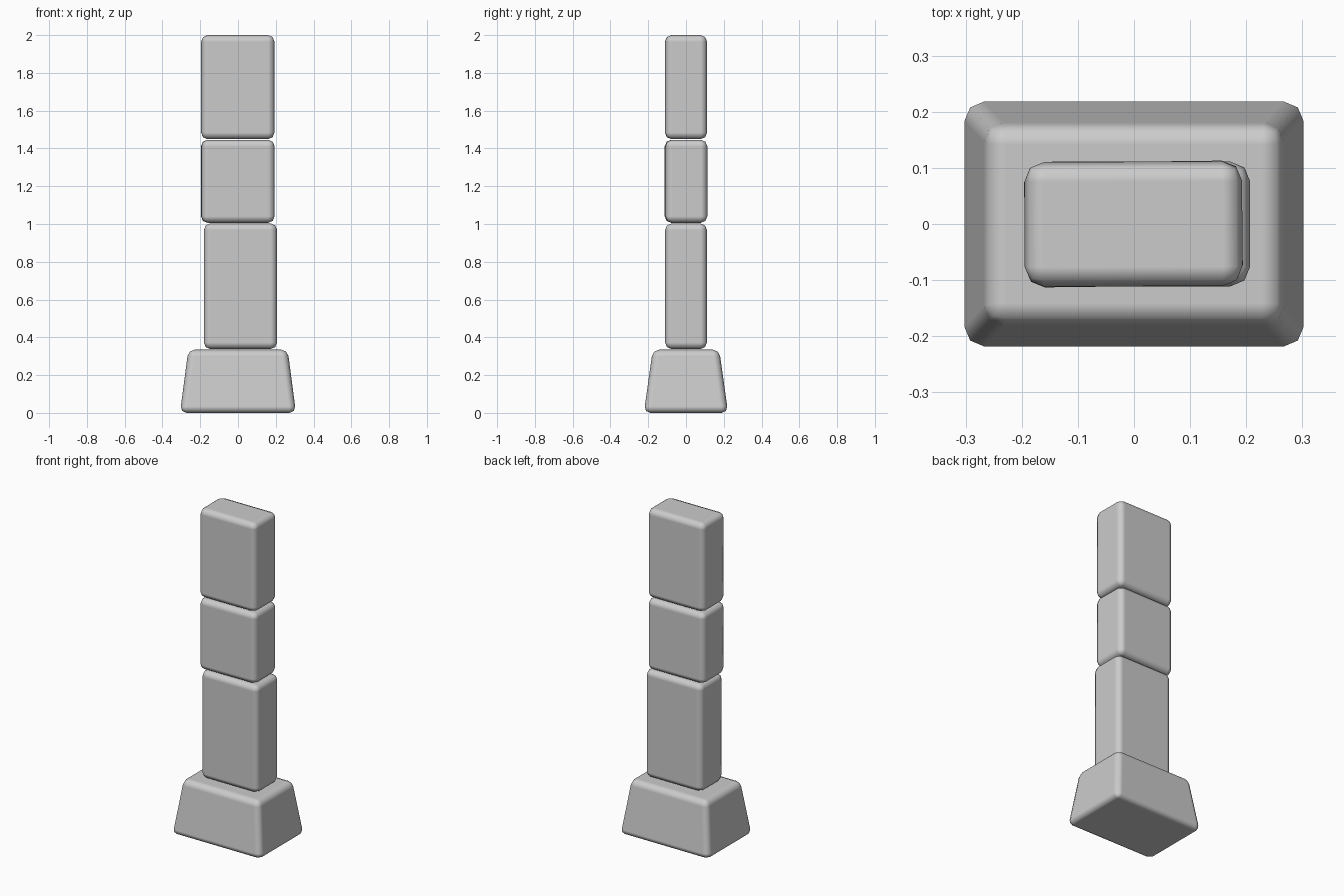
import bpy, bmesh, math

if "Cube" in bpy.data.objects:
    bpy.data.objects.remove(bpy.data.objects["Cube"])


def stone(name, bottom, top, z0, z1, cx=0.0, turn=0.0, bevel=0.035):
    """Rounded stone block; bottom and top are (half width, half depth)."""
    bm = bmesh.new()
    bmesh.ops.create_cube(bm, size=2.0)
    for v in bm.verts:
        hx, hy = top if v.co.z > 0 else bottom
        v.co = (v.co.x * hx, v.co.y * hy, (z1 - z0) * (v.co.z + 1) / 2)
    mesh = bpy.data.meshes.new(name)
    bm.to_mesh(mesh)
    bm.free()
    for p in mesh.polygons:
        p.use_smooth = True
    obj = bpy.data.objects.new(name, mesh)
    obj.location = (cx, 0, z0)
    obj.rotation_euler.z = math.radians(turn)
    bpy.context.collection.objects.link(obj)
    # Soft worn edges, with the broad faces kept flat
    mod = obj.modifiers.new("soft_edges", 'BEVEL')
    mod.width = bevel
    mod.segments = 2
    mod.limit_method = 'NONE'
    mod.harden_normals = True
    return obj


# Flared foot of the pillar
stone("pillar_base", (0.307, 0.223), (0.263, 0.176), 0.0, 0.335)

# Three stacked shaft blocks, the lowest slightly offset, the middle slightly turned
shaft = (0.194, 0.111)
stone("lower_block", shaft, shaft, 0.338, 1.003, cx=0.013)
stone("middle_block", shaft, shaft, 1.006, 1.446, cx=-0.001, turn=0.7)
stone("upper_block", shaft, shaft, 1.449, 2.0, cx=-0.001, turn=0.2)
